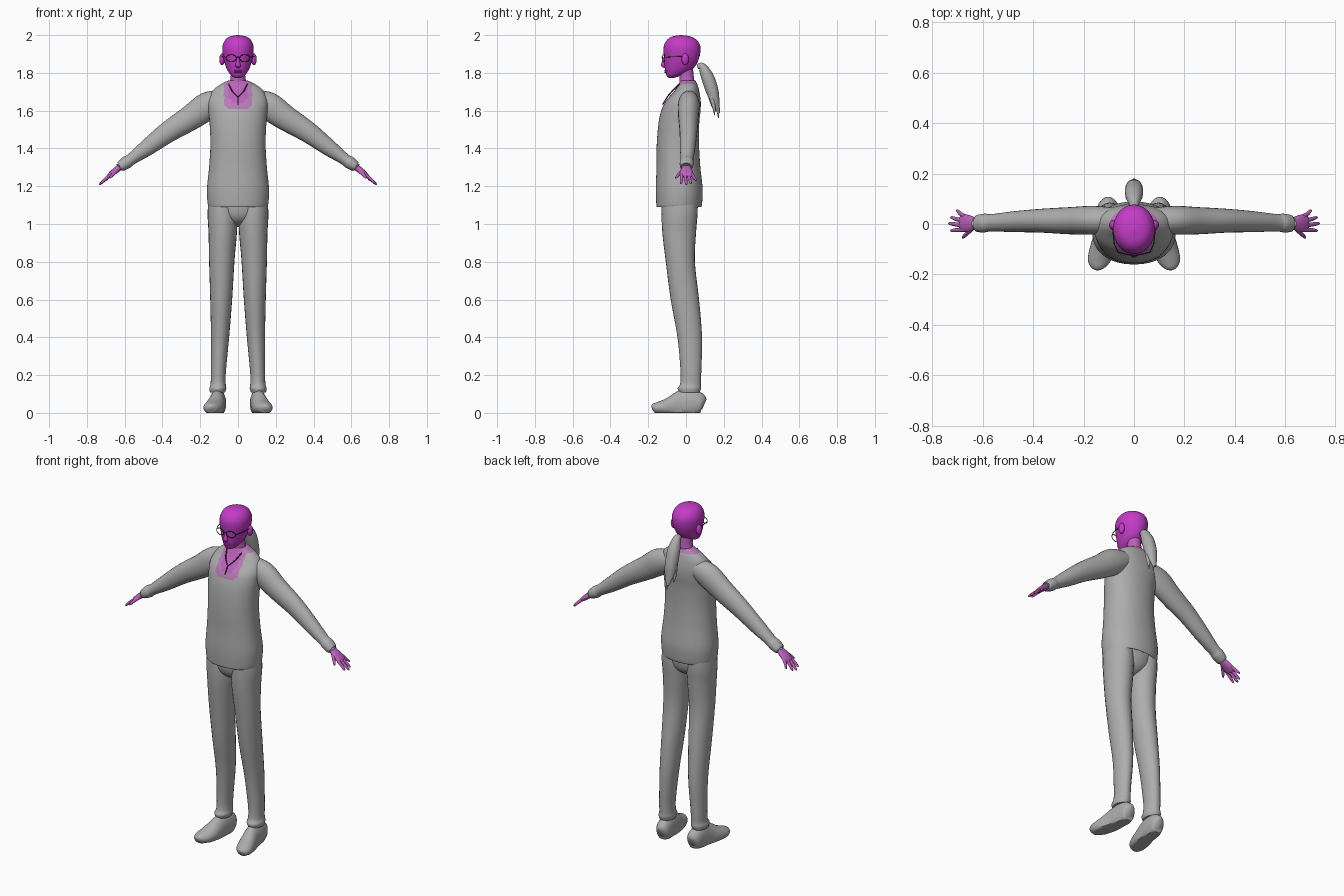
import bpy, bmesh, math
from mathutils import Vector


def material(name, r, g, b):
    m = bpy.data.materials.new(name)
    m.diffuse_color = (r, g, b, 1)
    return m


GREY = material("cloth grey", 0.42, 0.42, 0.42)
MAGENTA = material("face magenta", 0.55, 0.045, 0.57)
SKIN = material("skin magenta", 0.50, 0.12, 0.50)
SHIRT = material("collar pink", 0.47, 0.20, 0.47)
DARK = material("dark trim", 0.05, 0.04, 0.05)


def finish(name, bm, mats):
    bmesh.ops.recalc_face_normals(bm, faces=bm.faces)
    me = bpy.data.meshes.new(name)
    bm.to_mesh(me)
    bm.free()
    ob = bpy.data.objects.new(name, me)
    bpy.context.collection.objects.link(ob)
    for m in mats:
        me.materials.append(m)
    bpy.ops.object.select_all(action='DESELECT')
    ob.select_set(True)
    bpy.context.view_layer.objects.active = ob
    bpy.ops.object.shade_smooth_by_angle(angle=math.radians(45))
    return ob


def smooth_rings(rings, n):
    """Catmull-Rom interpolation of (x, y, z, ra, rb) rings."""
    out = []
    for i in range(len(rings) - 1):
        p = [rings[max(0, min(len(rings) - 1, i + k))] for k in (-1, 0, 1, 2)]
        for s in range(n):
            t = s / n
            out.append([0.5 * (2 * b + (c - a) * t + (2 * a - 5 * b + 4 * c - d) * t * t
                               + (3 * b - a - 3 * c + d) * t ** 3) for a, b, c, d in zip(*p)])
    return out + [list(rings[-1])]


def loft(name, rings, mats, axis=(1, 0, 0), flat=False, segs=24, sub=4, side=1,
         floor=None, power=1.0, rule=None):
    """Elliptical skin along a path; rings stay level when flat."""
    rings = smooth_rings(rings, sub)
    bm, loops, a = bmesh.new(), [], Vector(axis)
    for i, r in enumerate(rings):
        prev, nxt = rings[max(i - 1, 0)], rings[min(i + 1, len(rings) - 1)]
        t = (Vector(nxt[:3]) - Vector(prev[:3])).normalized()
        b = Vector((0, 1, 0)) if flat else t.cross(a).normalized()
        loop = []
        for k in range(segs):
            th = 2 * math.pi * k / segs
            c, s = math.cos(th), math.sin(th)
            c, s = (math.copysign(abs(v) ** power, v) for v in (c, s))
            v = Vector(r[:3]) + a * max(r[3], .001) * c + b * max(r[4], .001) * s
            if floor is not None:
                v.z = max(v.z, floor)
            loop.append(bm.verts.new((v.x * side, v.y, v.z)))
        loops.append(loop)
    for p, q in zip(loops, loops[1:]):
        for k in range(segs):
            j = (k + 1) % segs
            bm.faces.new((p[k], p[j], q[j], q[k]))
    bm.faces.new(loops[0])
    bm.faces.new(loops[-1])
    if rule:
        for f in bm.faces:
            f.material_index = rule(f.calc_center_median())
    return finish(name, bm, mats)


def ball(name, loc, scale, mat):
    bm = bmesh.new()
    bmesh.ops.create_uvsphere(bm, u_segments=16, v_segments=10, radius=1)
    for v in bm.verts:
        v.co = Vector(loc) + Vector([c * s for c, s in zip(v.co, scale)])
    return finish(name, bm, [mat])


def wire(name, pts, radius, mat, closed=False):
    cu = bpy.data.curves.new(name, 'CURVE')
    cu.dimensions = '3D'
    cu.bevel_depth = radius
    cu.bevel_resolution = 1
    sp = cu.splines.new('POLY')
    sp.points.add(len(pts) - 1)
    for p, co in zip(sp.points, pts):
        p.co = (*co, 1)
    sp.use_cyclic_u = closed
    cu.materials.append(mat)
    bpy.context.collection.objects.link(bpy.data.objects.new(name, cu))


# sweater body with painted collar area
def collar(c):
    ax = abs(c.x)
    if c.y < 0.0 and ax < 0.075:
        if ax < 0.05 and c.z > 1.645 + max(0, ax - 0.03):
            return 2
        if c.z > 1.605 + max(0, ax - 0.05):
            return 1
    return 1 if c.z > 1.742 else 0


loft("sweater", [
    (0, -.035, 1.105, .145, .105), (0, -.037, 1.09, .155, .117), (0, -.036, 1.12, .162, .122),
    (0, -.036, 1.19, .164, .124), (0, -.04, 1.30, .153, .116), (0, -.043, 1.42, .146, .112),
    (0, -.038, 1.53, .150, .108), (0, -.027, 1.60, .156, .104), (0, -.015, 1.65, .157, .093),
    (0, .003, 1.70, .138, .068), (0, .01, 1.735, .100, .052), (0, .01, 1.76, .050, .040)],
    [GREY, SHIRT, SKIN], flat=True, segs=96, sub=6, power=0.92, rule=collar)
wire("neckline", [(-.05, -.035, 1.742), (-.032, -.072, 1.705), (0, -.1, 1.672),
                  (.032, -.072, 1.705), (.05, -.035, 1.742)], .0035, DARK)
wire("neck_slit", [(0, -.098, 1.675), (0, -.124, 1.632)], .0035, DARK)

# neck and head
loft("neck", [(0, .01, 1.72, .056, .046), (0, .006, 1.75, .044, .040),
              (0, .002, 1.79, .038, .038), (0, -.004, 1.84, .04, .04)], [SKIN], flat=True)
loft("head", [
    (0, -.077, 1.774, .014, .014), (0, -.067, 1.784, .034, .036), (0, -.044, 1.81, .054, .066),
    (0, -.031, 1.84, .067, .083), (0, -.023, 1.88, .078, .093), (0, -.021, 1.92, .083, .098),
    (0, -.021, 1.95, .080, .094), (0, -.022, 1.977, .066, .076), (0, -.025, 1.993, .042, .047),
    (0, -.026, 2.0, .005, .005)], [MAGENTA], flat=True, segs=32)
loft("nose", [(0, -.112, 1.885, .006, .006), (0, -.118, 1.855, .010, .011),
              (0, -.119, 1.838, .015, .014), (0, -.112, 1.826, .008, .006)],
     [MAGENTA], flat=True, segs=16)
for z, h in ((1.812, .005), (1.804, .006)):
    ball("lip", (0, -.104, z), (.022, .011, h), MAGENTA)

# ponytail and loose strands
loft("ponytail", [(0, .06, 1.832, .012, .012), (0, .085, 1.832, .022, .022),
                  (0, .115, 1.775, .035, .034), (0, .14, 1.70, .035, .033),
                  (0, .158, 1.64, .027, .02), (0, .174, 1.585, .008, .006)], [GREY])
for x, y, z in ((-.022, .148, 1.60), (.02, .152, 1.575), (.006, .172, 1.56)):
    loft("hair_strand", [(x * .7, y - .025, 1.70, .014, .014), (x, y - .008, 1.64, .012, .012),
                         (x, y, z, .002, .002)], [GREY], segs=10)

# pelvis joining the legs
loft("hips", [(0, -.03, .985, .02, .02), (0, -.032, 1.01, .07, .065), (0, -.033, 1.05, .125, .09),
              (0, -.033, 1.12, .145, .098)], [GREY], flat=True, segs=32)

for side, tag in ((1, "left"), (-1, "right")):
    # trouser leg with gathered cuff
    loft(tag + "_leg", [
        (.083, -.033, 1.12, .074, .094), (.082, -.034, 1.05, .079, .095),
        (.081, -.036, .95, .075, .089), (.086, -.03, .80, .067, .077), (.089, -.006, .60, .058, .075),
        (.095, .02, .40, .048, .065), (.104, .026, .22, .040, .055), (.105, .024, .155, .040, .055),
        (.107, .018, .13, .045, .062), (.108, .018, .108, .040, .054)],
        [GREY], flat=True, side=side)
    # shoe, flattened at the sole
    loft(tag + "_shoe", [
        (.102, .097, .045, .016, .025), (.103, .08, .05, .038, .055), (.106, .03, .05, .043, .078),
        (.112, -.03, .04, .044, .076), (.124, -.09, .03, .050, .052), (.136, -.14, .027, .047, .034),
        (.142, -.17, .025, .030, .024), (.144, -.18, .022, .010, .010)],
        [GREY], side=side, floor=0)
    # sleeve with cuff
    loft(tag + "_sleeve", [
        (.08, .015, 1.655, .050, .055), (.16, .015, 1.625, .057, .074), (.25, .013, 1.563, .054, .067),
        (.37, .013, 1.487, .047, .056), (.48, .009, 1.405, .041, .044), (.565, .005, 1.343, .034, .031),
        (.59, .004, 1.326, .037, .034), (.622, .002, 1.304, .033, .027), (.624, .002, 1.303, .02, .02)],
        [GREY], axis=(0, 1, 0), side=side)
    # hand
    loft(tag + "_palm", [
        (.60, .002, 1.318, .020, .018), (.63, .002, 1.297, .025, .017), (.655, .002, 1.278, .034, .016),
        (.68, .004, 1.258, .033, .012), (.69, .004, 1.25, .024, .006)],
        [SKIN], axis=(0, 1, 0), side=side)
    for y0, x1, y1, z1 in ((.030, .705, .052, 1.228), (.012, .728, .025, 1.212),
                           (-.006, .736, .002, 1.207), (-.022, .728, -.026, 1.214)):
        loft(tag + "_finger", [
            (.668, y0, 1.268, .009, .009), ((.672 + x1) / 2, (y0 + y1) / 2, (1.266 + z1) / 2, .0085, .0085),
            (x1 - .006, y1, z1 + .005, .006, .006), (x1, y1, z1, .001, .001)],
            [SKIN], axis=(0, 1, 0), segs=10, side=side)
    loft(tag + "_thumb", [
        (.635, -.012, 1.29, .010, .012), (.658, -.034, 1.268, .009, .010),
        (.675, -.05, 1.248, .007, .007), (.68, -.056, 1.24, .001, .001)],
        [SKIN], axis=(0, 1, 0), segs=10, side=side)
    # ear
    ball(tag + "_ear", (side * .084, -.004, 1.872), (.015, .019, .031), MAGENTA)
    # glasses: lens rim and temple
    wire(tag + "_rim", [(side * (.036 + .027 * math.cos(k * math.pi / 10)),
                         -.124 + .012 * (1 + math.cos(k * math.pi / 10)) / 2,
                         1.878 + .019 * math.sin(k * math.pi / 10)) for k in range(20)],
         .0022, DARK, True)
    wire(tag + "_temple", [(side * .063, -.112, 1.882), (side * .078, -.08, 1.885),
                           (side * .086, -.005, 1.888)], .0022, DARK)
wire("glasses_bridge", [(-.009, -.124, 1.882), (0, -.128, 1.885), (.009, -.124, 1.882)], .0022, DARK)
